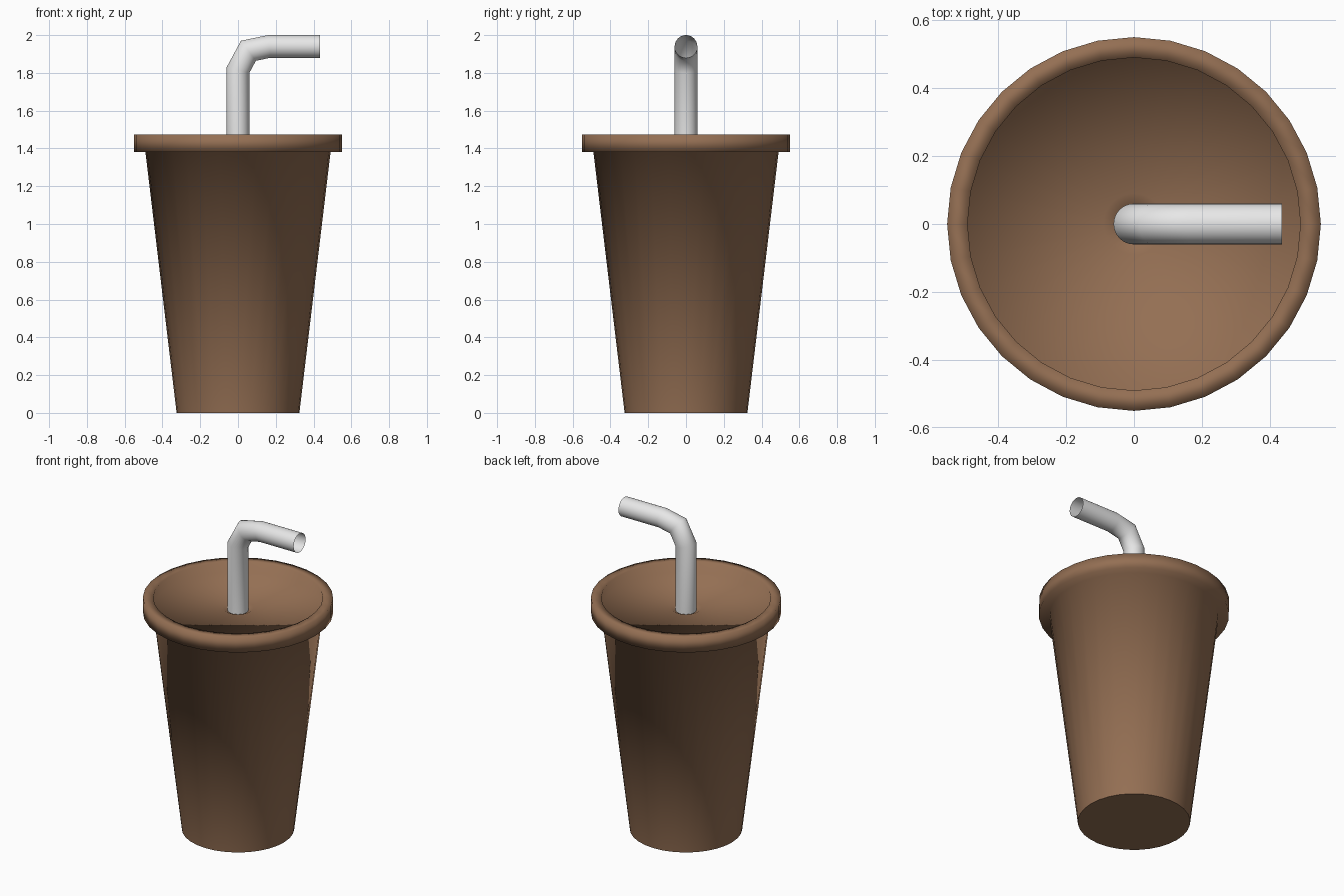
import bpy, bmesh, math
from mathutils import Vector

if "Cube" in bpy.data.objects:
    bpy.data.objects.remove(bpy.data.objects["Cube"])


def material(name, rgb):
    m = bpy.data.materials.new(name)
    m.diffuse_color = (*rgb, 1.0)
    m.use_nodes = True
    m.node_tree.nodes["Principled BSDF"].inputs["Base Color"].default_value = m.diffuse_color
    return m


def finish(bm, name, mat):
    me = bpy.data.meshes.new(name)
    bm.to_mesh(me)
    bm.free()
    ob = bpy.data.objects.new(name, me)
    bpy.context.collection.objects.link(ob)
    me.materials.append(mat)
    return ob


def bridge(bm, rings):
    for a, b in zip(rings, rings[1:]):
        n = len(a)
        for i in range(n):
            j = (i + 1) % n
            f = bm.faces.new((a[i], a[j], b[j], b[i]))
            f.smooth = True


brown = material("cup brown", (0.296, 0.159, 0.087))
white = material("straw light grey", (0.80, 0.80, 0.80))

# Cup body, overhanging lid rim, recessed lid and straw dimple in one profile
SEG = 32
profile = [(0.325, 0.0), (0.49, 1.38), (0.55, 1.38), (0.55, 1.475),
           (0.49, 1.475), (0.49, 1.41), (0.09, 1.41), (0.06, 1.395)]
bm = bmesh.new()
rings = [[bm.verts.new((r * math.cos(math.tau * i / SEG),
                        r * math.sin(math.tau * i / SEG), z))
          for i in range(SEG)] for r, z in profile]
bridge(bm, rings)
base = bm.faces.new(list(reversed(rings[0])))
plug = bm.faces.new(rings[-1])
# flat, crisp base
for e in base.edges:
    e.smooth = False
finish(bm, "cup_with_lid", brown)

# Bent open-ended straw: rings mitred along a path
path = [Vector(p) for p in ((0, 0, 1.395), (0, 0, 1.815), (0.055, 0, 1.917),
                            (0.165, 0, 1.94), (0.435, 0, 1.94))]
RADIUS = 0.06
side = Vector((0, 1, 0))
bm = bmesh.new()
rings = []
for k, p in enumerate(path):
    d_in = (path[k] - path[k - 1]).normalized() if k else None
    d_out = (path[k + 1] - path[k]).normalized() if k < len(path) - 1 else None
    d_in, d_out = d_in or d_out, d_out or d_in
    tangent = (d_in + d_out).normalized()
    up = side.cross(tangent) / tangent.dot(d_in)   # widen at the mitre
    rings.append([bm.verts.new(p + RADIUS * (math.cos(a) * up + math.sin(a) * side))
                  for a in (math.tau * i / SEG for i in range(SEG))])
bridge(bm, rings)
finish(bm, "straw", white)
